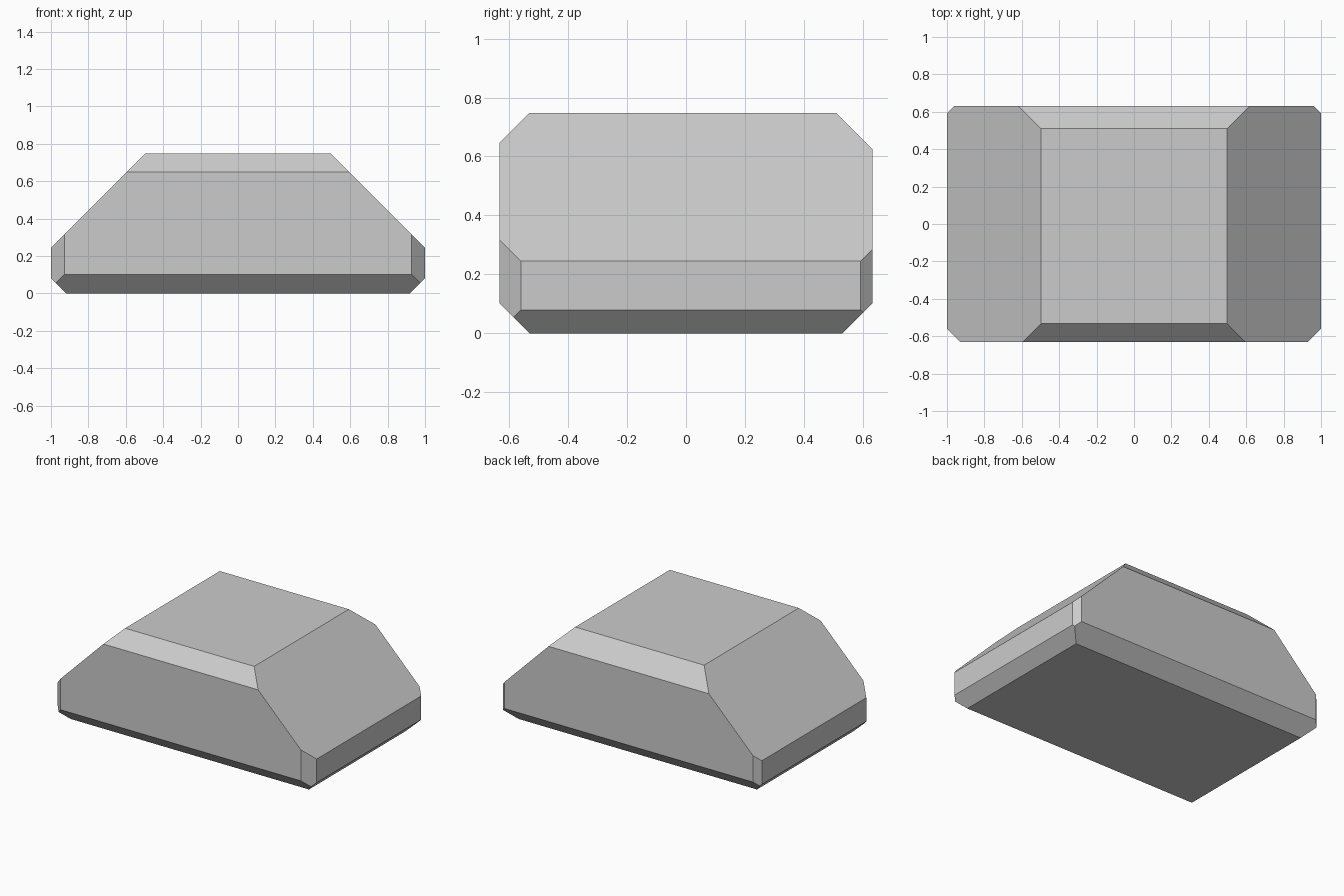
import bpy, bmesh
from mathutils import Vector

if "Cube" in bpy.data.objects:
    bpy.data.objects.remove(bpy.data.objects["Cube"])

HALF_X, HALF_Y, TOP = 1.0, 0.632, 0.747

# Base block standing on the ground
bm = bmesh.new()
bmesh.ops.create_cube(bm, size=1)
for v in bm.verts:
    v.co = (v.co.x * 2 * HALF_X, v.co.y * 2 * HALF_Y, (v.co.z + 0.5) * TOP)


def chamfer(normal, limit):
    """Cut away everything where dot(normal, point) > limit and cap the cut."""
    n = Vector(normal)
    cut = bmesh.ops.bisect_plane(
        bm, geom=bm.verts[:] + bm.edges[:] + bm.faces[:], dist=1e-5,
        plane_co=n * (limit / n.length_squared), plane_no=n, clear_outer=True)
    edges = [e for e in cut["geom_cut"] if isinstance(e, bmesh.types.BMEdge)]
    bmesh.ops.contextual_create(bm, geom=edges)


# Left and right: large slopes, bottom chamfers, vertical corners
for s in (-1, 1):
    chamfer((s, 0, 1), 1.245)
    chamfer((s, 0, -1), 0.92)
    chamfer((s, -1, 0), 1.56)
    chamfer((s, 1, 0), 1.592)

# Front and back: top and bottom chamfers
chamfer((0, -1, 1), 1.28)
chamfer((0, 1, 1), 1.258)
chamfer((0, -1, -1), 0.531)
chamfer((0, 1, -1), 0.531)

bmesh.ops.recalc_face_normals(bm, faces=bm.faces[:])
mesh = bpy.data.meshes.new("chamfered_block")
bm.to_mesh(mesh)
bm.free()
bpy.context.collection.objects.link(bpy.data.objects.new("chamfered_block", mesh))
